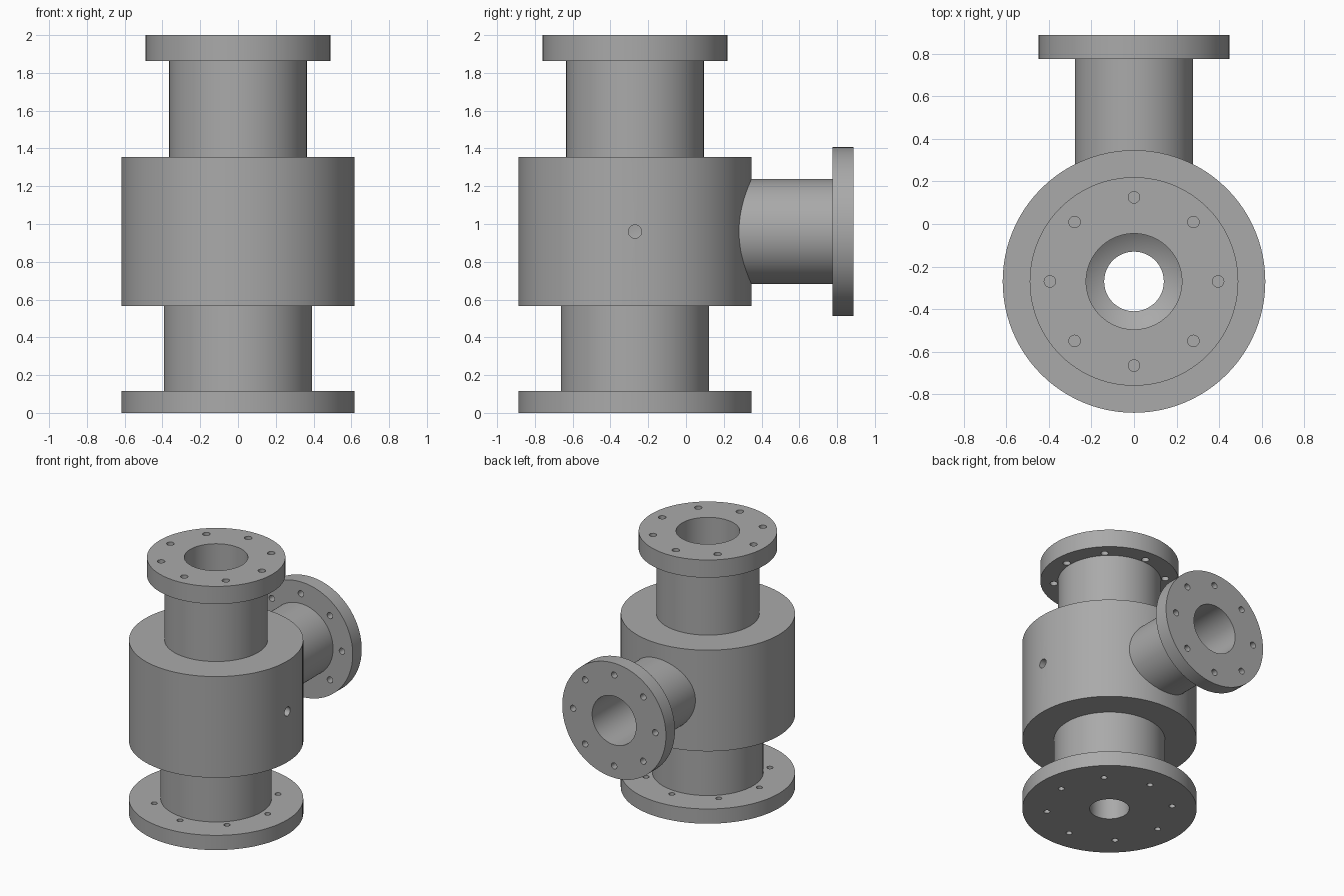
import bpy, bmesh, math
from mathutils import Matrix, Vector

if "Cube" in bpy.data.objects:
    bpy.data.objects.remove(bpy.data.objects["Cube"], do_unlink=True)

steel = bpy.data.materials.new("steel_grey")
steel.use_nodes = True
steel.diffuse_color = (0.4, 0.4, 0.4, 1)
steel.node_tree.nodes["Principled BSDF"].inputs["Base Color"].default_value = (0.4, 0.4, 0.4, 1)

AXIS_Y = -0.27                                   # main pipe axis
MID_Z = 0.96                                     # branch axis height
UP = Matrix.Translation((0, AXIS_Y, 0))
BACK = Matrix.Translation((0, 0, MID_Z)) @ Matrix.Rotation(-math.pi / 2, 4, 'X')
SIDE = Matrix.Translation((0, AXIS_Y, MID_Z)) @ Matrix.Rotation(math.pi / 2, 4, 'Y')


def make_object(name, bm):
    mesh = bpy.data.meshes.new(name)
    bm.to_mesh(mesh)
    bm.free()
    mesh.materials.append(steel)
    obj = bpy.data.objects.new(name, mesh)
    bpy.context.collection.objects.link(obj)
    return obj


def add_rod(bm, radius, start, end, frame, segments=96, offset=(0, 0)):
    """Solid cylinder along the frame's own z from start to end."""
    place = frame @ Matrix.Translation((offset[0], offset[1], (start + end) / 2))
    bmesh.ops.create_cone(bm, cap_ends=True, segments=segments, radius1=radius,
                          radius2=radius, depth=end - start, matrix=place)


def rod(name, radius, start, end, frame):
    bm = bmesh.new()
    add_rod(bm, radius, start, end, frame)
    return make_object(name, bm)


def cut(obj, cutter):
    """Subtract the cutter, then discard it."""
    cutter.hide_render = True
    mod = obj.modifiers.new("cut", 'BOOLEAN')
    mod.operation, mod.solver, mod.object = 'DIFFERENCE', 'EXACT', cutter
    bpy.context.view_layer.objects.active = obj
    bpy.ops.object.modifier_apply(modifier=mod.name)
    bpy.data.objects.remove(cutter, do_unlink=True)


def pipe(name, radius, bore, start, end, frame):
    obj = rod(name, radius, start, end, frame)
    cut(obj, rod("bore_cutter", bore, start - 0.1, end + 0.1, frame))
    return obj


def flange(name, radius, bore, start, end, frame, bolt_circle, bolt_radius):
    obj = pipe(name, radius, bore, start, end, frame)
    bm = bmesh.new()
    for i in range(8):
        a = i * math.pi / 4
        add_rod(bm, bolt_radius, start - 0.1, end + 0.1, frame, 24,
                (bolt_circle * math.cos(a), bolt_circle * math.sin(a)))
    cut(obj, make_object("bolt_cutter", bm))
    return obj


TOP_BORE, BASE_BORE, BRANCH_BORE = 0.225, 0.14, 0.19

# Hollow central body with its ports
body = rod("body", 0.617, 0.565, 1.355, UP)
bm = bmesh.new()
bmesh.ops.create_uvsphere(bm, u_segments=64, v_segments=32, radius=0.38,
                          matrix=Matrix.Translation((0, AXIS_Y, MID_Z)))
cut(body, make_object("cavity_cutter", bm))
cut(body, rod("top_port_cutter", TOP_BORE, MID_Z, 1.5, UP))
cut(body, rod("base_port_cutter", BASE_BORE, 0.4, MID_Z, UP))
cut(body, rod("branch_port_cutter", BRANCH_BORE, AXIS_Y, 0.6, BACK))
cut(body, rod("gauge_port_cutter", 0.035, 0.2, 0.8, SIDE))

# Necks and flanges on the three openings
parts = [
    body,
    pipe("upper_neck", 0.365, TOP_BORE, 1.355, 1.862, UP),
    flange("top_flange", 0.49, TOP_BORE, 1.862, 2.0, UP, 0.395, 0.027),
    pipe("lower_neck", 0.393, BASE_BORE, 0.115, 0.565, UP),
    flange("base_flange", 0.617, BASE_BORE, 0, 0.115, UP, 0.445, 0.022),
    pipe("branch_neck", 0.278, BRANCH_BORE, 0.2, 0.776, BACK),
    flange("branch_flange", 0.448, BRANCH_BORE, 0.776, 0.887, BACK, 0.355, 0.024),
]

# Smooth curved walls with crisp rims
bpy.ops.object.select_all(action='DESELECT')
for obj in parts:
    obj.select_set(True)
bpy.context.view_layer.objects.active = body
bpy.ops.object.shade_smooth_by_angle(angle=math.radians(30))
